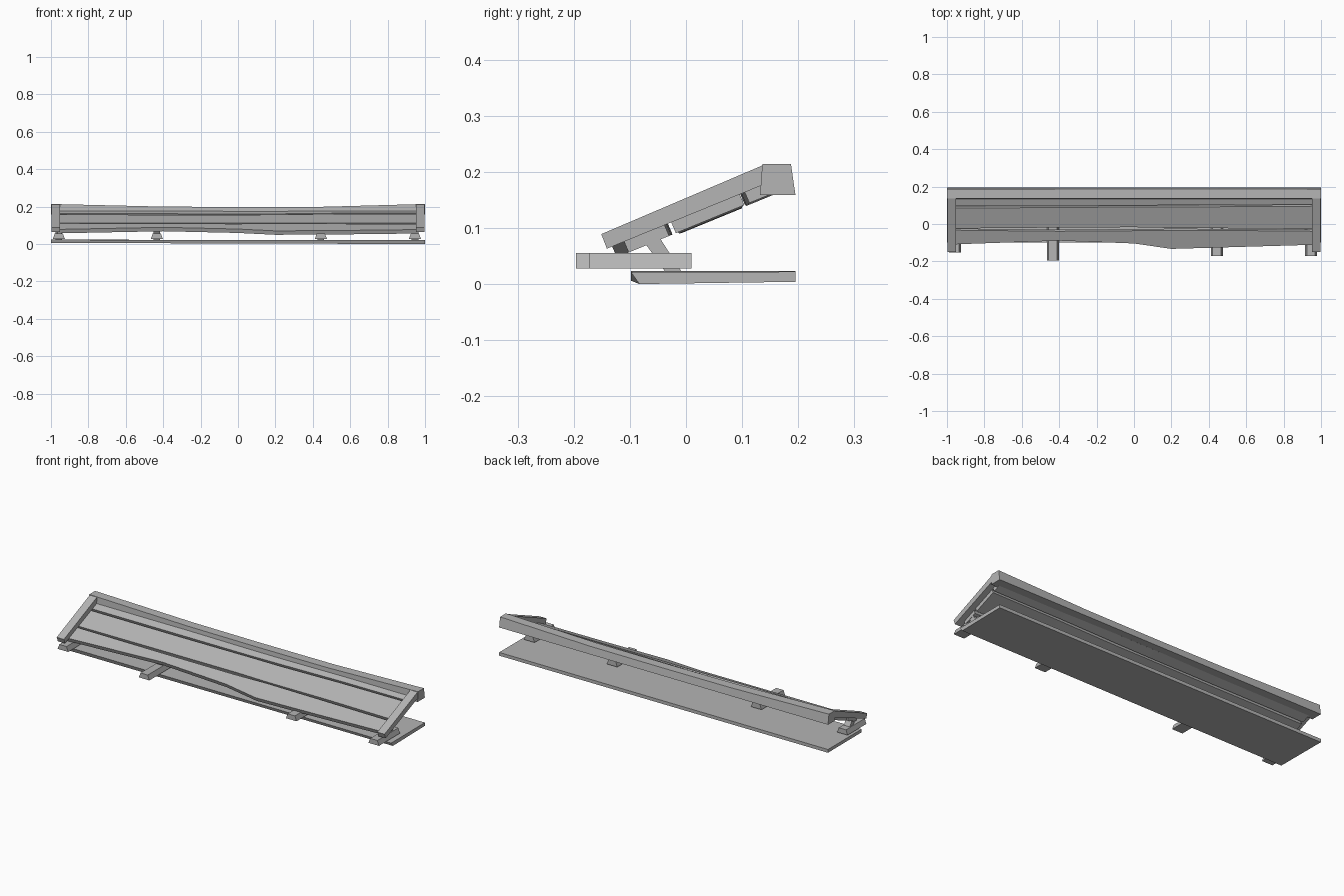
import bpy

cube = bpy.data.objects.get("Cube")
if cube:
    bpy.data.objects.remove(cube, do_unlink=True)

# Single weathered grey
grey = bpy.data.materials.new("weathered_grey")
grey.use_nodes = True
colour = (0.46, 0.46, 0.46, 1)
grey.diffuse_color = colour
grey.node_tree.nodes["Principled BSDF"].inputs["Base Color"].default_value = colour


def loft(name, sections):
    """Skin a row of matching (x, y, z) loops and cap both ends."""
    n = len(sections[0])
    verts = [p for loop in sections for p in loop]
    faces = [tuple(reversed(range(n))), tuple(range(len(verts) - n, len(verts)))]
    for s in range(len(sections) - 1):
        for i in range(n):
            j = (i + 1) % n
            faces.append((s * n + i, s * n + j, (s + 1) * n + j, (s + 1) * n + i))
    mesh = bpy.data.meshes.new(name)
    mesh.from_pydata(verts, [], faces)
    mesh.materials.append(grey)
    mesh.validate()
    obj = bpy.data.objects.new(name, mesh)
    bpy.context.collection.objects.link(obj)
    return obj


def slab(name, x0, x1, profile):
    """Extrude a (y, z) profile across x."""
    return loft(name, [[(x, y, z) for y, z in profile] for x in (x0, x1)])


def slope(y):
    """Height of the roof underside."""
    return 0.053 + (y + 0.11) * 0.41


STATIONS = (-0.965, -0.4, 0, 0.2, 0.55, 0.965)


def plank(name, fronts, backs, lifts):
    """Warped roof board running along x."""
    loops = []
    for x, f, b, lift in zip(STATIONS, fronts, backs, lifts):
        zf, zb = slope(f) + lift, slope(b) + lift
        loops.append([(x, f, zf), (x, b, zb),
                      (x, b - 0.009, zb + 0.021), (x, f - 0.009, zf + 0.021)])
    return loft(name, loops)


# Roof boards with uneven edges
plank("lower_plank", (-0.1, -0.08, -0.095, -0.124, -0.114, -0.102),
      (-0.024, -0.03, -0.027, -0.025, -0.026, -0.03),
      (0, 0.003, 0, 0.002, 0, 0))
plank("middle_plank", (-0.015, -0.01, -0.008, -0.012, -0.014, -0.018),
      (0.094, 0.097, 0.1, 0.099, 0.102, 0.104),
      (0, -0.003, -0.004, -0.003, 0, 0))
plank("upper_plank", (0.105, 0.105, 0.108, 0.11, 0.112, 0.113),
      (0.155,) * 6, (0, 0, -0.003, -0.003, 0, 0))

# Ridge beam, sagging on top towards the middle
ridge = []
for x, top in zip((-1, -0.4, 0, 0.45, 1), (0.214, 0.2, 0.198, 0.199, 0.214)):
    ridge.append([(x, 0.132, 0.159), (x, 0.195, 0.159),
                  (x, 0.187, top), (x, 0.136, top)])
loft("ridge_beam", ridge)

# Sloping end rails
for side, x0, x1 in (("right", -0.997, -0.953), ("left", 0.953, 0.997)):
    slab(side + "_rail", x0, x1,
         [(-0.141, 0.063), (0.15, 0.182), (0.14, 0.213), (-0.151, 0.089)])

# Base board with a slightly slanted front edge
loft("base_board", [
    [(-1, -0.098, 0.006), (-1, 0.195, 0.005), (-1, 0.195, 0.023), (-1, -0.098, 0.023)],
    [(1, -0.083, 0.0), (1, 0.195, 0.004), (1, 0.195, 0.022), (1, -0.098, 0.021)]])

# Projecting joists, narrower on top, each with a diagonal brace
for i, (x, front) in enumerate(((-0.958, -0.153), (-0.434, -0.196),
                                (0.443, -0.17), (0.946, -0.172)), 1):
    loft(f"joist_{i}", [
        [(x - 0.032, y, 0.028), (x - 0.022, y, 0.055),
         (x + 0.022, y, 0.055), (x + 0.032, y, 0.028)] for y in (front, 0.01)])
    slab(f"brace_{i}", x - 0.018, x + 0.018,
         [(-0.037, 0.022), (-0.008, 0.022), (-0.046, 0.081), (-0.071, 0.07)])
